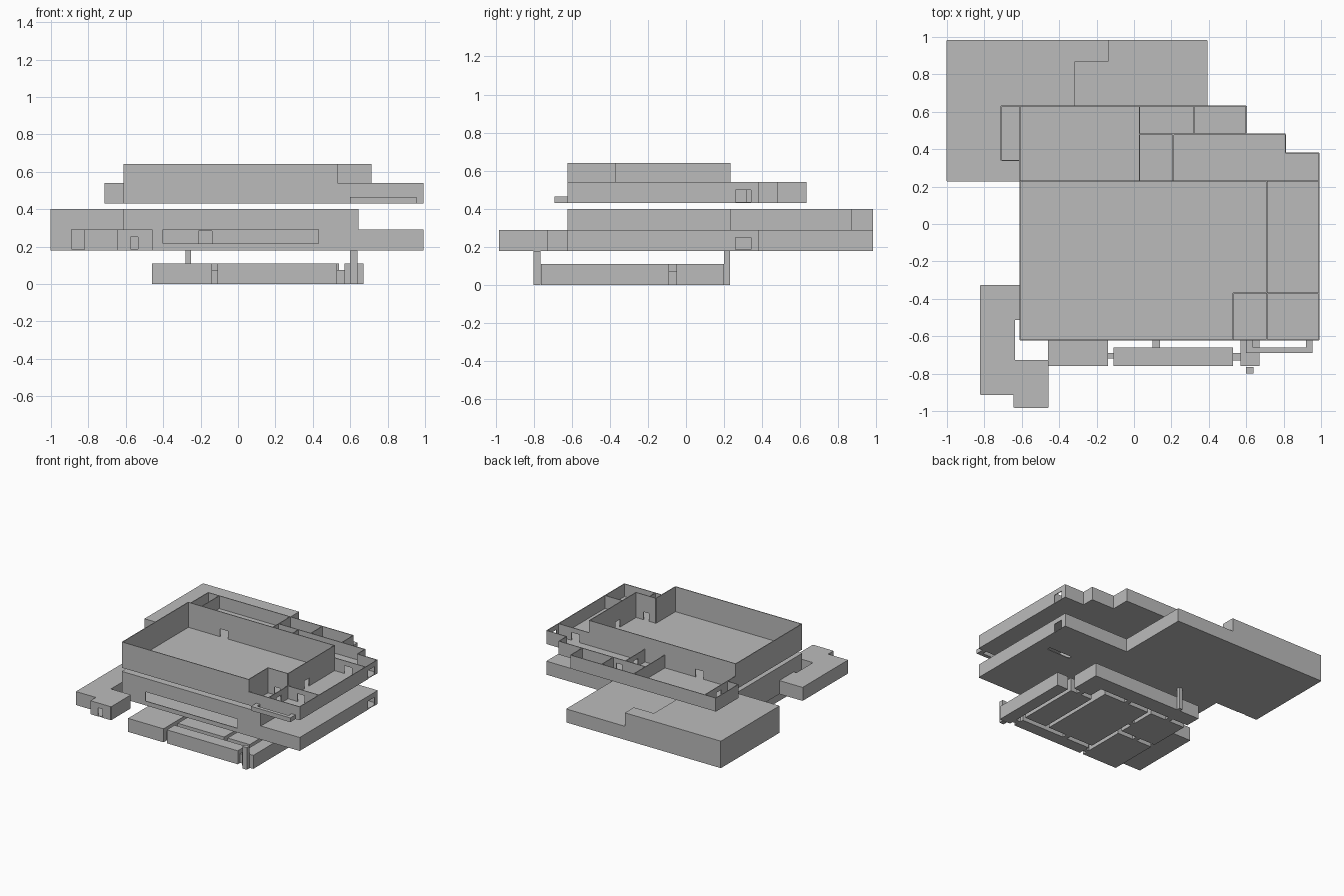
import bpy, bmesh

T = 0.006  # wall and slab thickness
grey = bpy.data.materials.new("plain grey")
grey.diffuse_color = (0.5, 0.5, 0.5, 1)


def finish(name, bm):
    bmesh.ops.recalc_face_normals(bm, faces=bm.faces)
    me = bpy.data.meshes.new(name)
    bm.to_mesh(me)
    bm.free()
    me.materials.append(grey)
    ob = bpy.data.objects.new(name, me)
    bpy.context.collection.objects.link(ob)
    return ob


def add_box(bm, x0, x1, y0, y1, z0, z1):
    vs = bmesh.ops.create_cube(bm, size=1)["verts"]
    for v in vs:
        v.co = (x1 if v.co.x > 0 else x0, y1 if v.co.y > 0 else y0, z1 if v.co.z > 0 else z0)


def boxes(name, items):
    bm = bmesh.new()
    for it in items:
        add_box(bm, *it)
    return finish(name, bm)


def slab(name, pts, z0, z1):
    bm = bmesh.new()
    f = bm.faces.new([bm.verts.new((x, y, z0)) for x, y in pts])
    top = bmesh.ops.extrude_face_region(bm, geom=[f])["geom"]
    for v in top:
        if isinstance(v, bmesh.types.BMVert):
            v.co.z = z1
    return finish(name, bm)


def walls(name, pts, z0, z1, holes=(), closed=False):
    """Thin walls along an axis-aligned path; hole = (segment, from, to, bottom, top)."""
    bm = bmesh.new()
    path = pts + pts[:1] if closed else pts
    h = T / 2
    for i, (p, q) in enumerate(zip(path, path[1:])):
        along_x = abs(p[1] - q[1]) < 1e-6
        k = 0 if along_x else 1
        a, b, c = min(p[k], q[k]), max(p[k], q[k]), p[1 - k]

        def piece(s, e, lo, hi):
            if e - s > 1e-5 and hi - lo > 1e-5:
                if along_x:
                    add_box(bm, s, e, c - h, c + h, lo, hi)
                else:
                    add_box(bm, c - h, c + h, s, e, lo, hi)
        s = a
        for _, h0, h1, lo, hi in sorted(o for o in holes if o[0] == i):
            piece(s, h0, z0, z1)
            piece(h0, h1, z0, lo)
            piece(h0, h1, hi, z1)
            s = h1
        piece(s, b, z0, z1)
    return finish(name, bm)


def rect(x0, x1, y0, y1):
    return [(x0, y0), (x1, y0), (x1, y1), (x0, y1)]


# Lower level: closed rooms split by narrow gaps
G = 0.11
boxes("lower_rooms", [(x0, x1, y0, y1, 0, G) for x0, x1, y0, y1 in [
    (0.57, 0.67, -0.76, -0.09), (-0.11, 0.53, -0.76, -0.66),
    (-0.11, 0.31, -0.62, 0.03), (0.34, 0.54, -0.62, -0.09),
    (-0.46, -0.14, -0.76, -0.35), (-0.46, -0.14, -0.31, 0.03)]])
slab("lower_back_room", [(-0.46, 0.07), (0.38, 0.07), (0.38, -0.05), (0.54, -0.05),
                         (0.54, 0.20), (-0.46, 0.20)], 0, G)
boxes("lower_passages", [(x0, x1, y0, y1, 0, 0.075) for x0, x1, y0, y1 in [
    (-0.14, -0.11, -0.72, -0.69), (0.53, 0.57, -0.73, -0.69), (0.44, 0.48, -0.09, -0.05),
    (0.08, 0.12, 0.03, 0.07), (-0.32, -0.28, 0.03, 0.07), (-0.32, -0.28, -0.35, -0.31),
    (0.1, 0.14, -0.66, -0.62), (-0.14, -0.11, -0.2, -0.16)]])
boxes("lifting_posts", [(0.60, 0.64, -0.80, -0.765, 0, 0.18), (-0.28, -0.25, 0.20, 0.23, 0, 0.18)])

# Middle level: floor with a slot, hall, low wing, rear block
M, ML, MH = 0.18, 0.29, 0.40
slab("middle_hall_floor", rect(-0.61, 0.64, -0.62, 0.23), M, M + T)
slab("middle_rear_floor", [(-1, 0.23), (0.64, 0.23), (0.64, 0.38), (0.39, 0.38),
                           (0.39, 0.98), (-1, 0.98)], M, M + T)
boxes("middle_wing_floor", [(0.64, 0.99, -0.62, 0.03, M, M + T), (0.64, 0.99, 0.06, 0.38, M, M + T),
                            (0.64, 0.66, 0.03, 0.06, M, M + T), (0.87, 0.99, 0.03, 0.06, M, M + T)])
walls("middle_hall_walls", rect(-0.61, 0.64, -0.62, 0.23), M, MH,
      [(0, -0.40, 0.43, 0.215, ML), (2, -0.21, -0.14, M, ML)], True)
walls("middle_low_walls", [(0.64, -0.62), (0.99, -0.62), (0.99, 0.38), (0.39, 0.38),
                           (0.39, 0.98), (-0.14, 0.98)], M, ML, [(1, 0.26, 0.34, M, 0.25)])
walls("middle_rear_walls", [(-0.14, 0.98), (-1, 0.98), (-1, 0.23), (-0.61, 0.23)], M, MH,
      [(2, -0.89, -0.82, M, ML)])
walls("rear_roof_step", [(-0.14, 0.98), (-0.14, 0.87), (-0.32, 0.87), (-0.32, 0.23)], ML, MH)
slab("middle_hall_roof", rect(-0.61, 0.64, -0.62, 0.23), MH - T, MH)
slab("rear_high_roof", [(-1, 0.23), (-0.32, 0.23), (-0.32, 0.87), (-0.14, 0.87),
                        (-0.14, 0.98), (-1, 0.98)], MH - T, MH)
slab("middle_low_roof", [(-0.32, 0.23), (0.64, 0.23), (0.64, -0.62), (0.99, -0.62), (0.99, 0.38),
                         (0.39, 0.38), (0.39, 0.98), (-0.14, 0.98), (-0.14, 0.87),
                         (-0.32, 0.87)], ML - T, ML)

# Entrance annex at the front left of the middle level
annex = [(-0.82, -0.33), (-0.61, -0.33), (-0.61, -0.51), (-0.64, -0.51), (-0.64, -0.73),
         (-0.46, -0.73), (-0.46, -0.98), (-0.64, -0.98), (-0.64, -0.91), (-0.82, -0.91)]
slab("annex_floor", annex, M, M + T)
slab("annex_roof", annex, ML - T, ML)
walls("annex_walls", annex, M, ML, [(6, -0.575, -0.535, M, 0.25)], True)

# Upper level: open-topped hall and small rooms
U, UL, UH, D = 0.43, 0.54, 0.64, 0.50
outline = [(-0.61, -0.62), (0.99, -0.62), (0.99, 0.38), (0.81, 0.38), (0.81, 0.48), (0.60, 0.48),
           (0.60, 0.63), (-0.71, 0.63), (-0.71, 0.34), (-0.61, 0.34)]
slab("upper_floor", outline, U, U + T)
walls("upper_hall_walls", [(-0.61, -0.62), (0.53, -0.62), (0.53, -0.37), (0.71, -0.37), (0.71, 0.23),
                           (-0.61, 0.23)], U, UH,
      [(2, 0.59, 0.64, U, D), (3, -0.16, -0.10, U, D), (4, -0.32, -0.25, U, D)], True)
walls("upper_outer_walls", [(0.53, -0.62)] + outline[1:], U, UL, [(1, 0.26, 0.34, U, D)])
for i, (p, q, holes) in enumerate([
        ((-0.61, 0.23), (-0.61, 0.63), [(0, 0.42, 0.48, U, D)]),
        ((0.03, 0.23), (0.03, 0.63), []),
        ((0.21, 0.23), (0.21, 0.48), [(0, 0.32, 0.38, U, D)]),
        ((0.32, 0.48), (0.32, 0.63), []),
        ((0.03, 0.48), (0.60, 0.48), [(0, 0.24, 0.29, U, D)]),
        ((0.71, 0.23), (0.99, 0.23), [(0, 0.80, 0.87, U, D)]),
        ((0.71, -0.37), (0.99, -0.37), [(0, 0.80, 0.86, U, D)]),
        ((0.71, -0.62), (0.71, -0.37), [(0, -0.52, -0.46, U, D)])]):
    walls("upper_partition_%d" % (i + 1), [p, q], U, UL, holes)

# Balcony ledge on the front of the upper level
boxes("balcony_ledge", [(0.60, 0.955, -0.69, -0.66, U, 0.465),
                        (0.60, 0.635, -0.66, -0.62, U, 0.465),
                        (0.92, 0.955, -0.66, -0.62, U, 0.465)])
